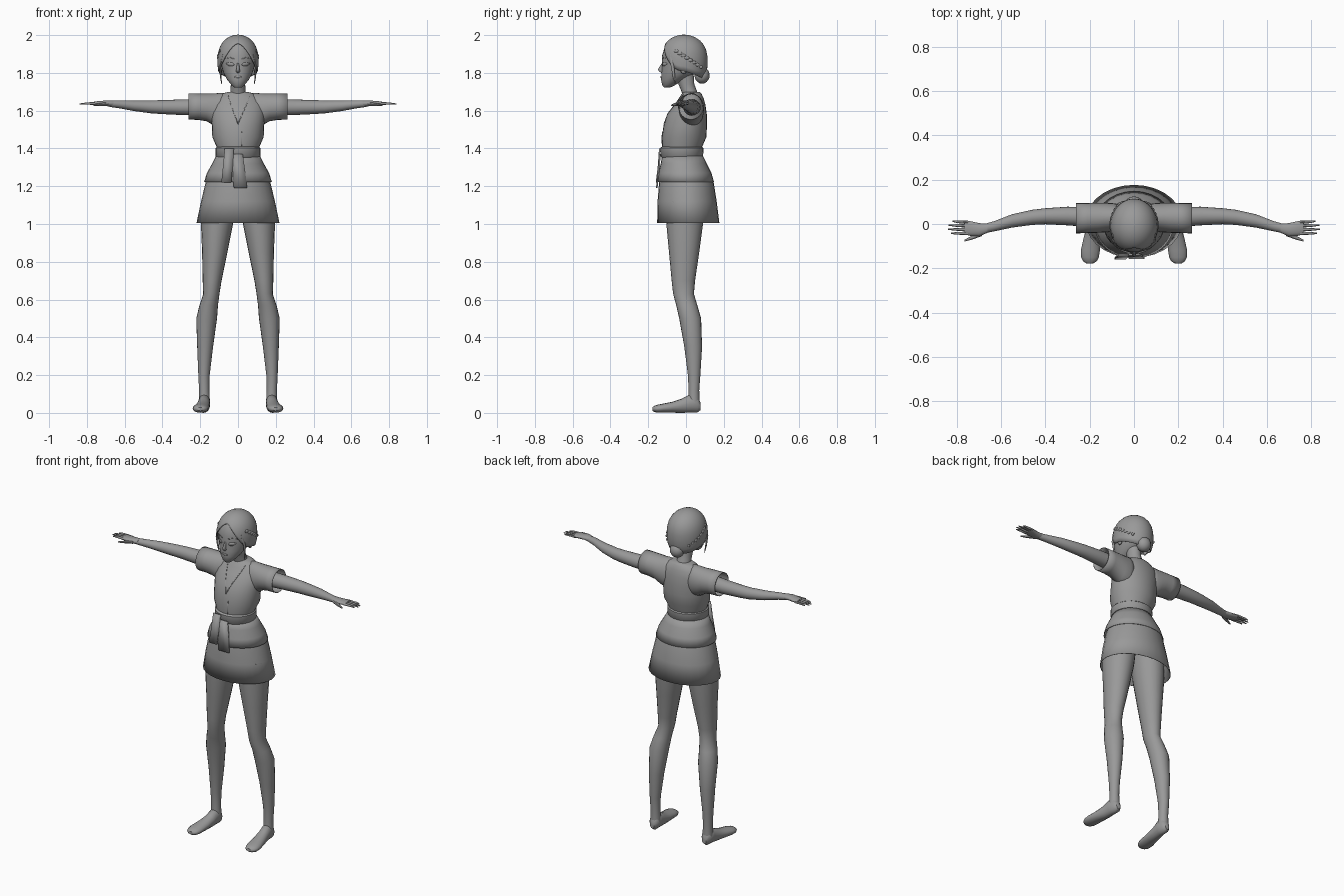
import bpy, bmesh, math
from mathutils import Vector

grey = bpy.data.materials.new("plain grey")
grey.diffuse_color = (0.32, 0.32, 0.32, 1)


def finish(name, bm, thick=0):
    bmesh.ops.recalc_face_normals(bm, faces=bm.faces)
    me = bpy.data.meshes.new(name)
    bm.to_mesh(me)
    bm.free()
    me.materials.append(grey)
    ob = bpy.data.objects.new(name, me)
    bpy.context.collection.objects.link(ob)
    if thick:
        mod = ob.modifiers.new("thickness", 'SOLIDIFY')
        mod.thickness = thick
        mod.offset = 0
    return ob


def grid(name, rows, closed, caps=False, thick=0):
    """Skin a list of equally long point rows."""
    bm = bmesh.new()
    vs = [[bm.verts.new(p) for p in r] for r in rows]
    n = len(vs[0])
    for a, b in zip(vs, vs[1:]):
        for i in range(n if closed else n - 1):
            j = (i + 1) % n
            bm.faces.new((a[i], a[j], b[j], b[i]))
    if caps:
        bm.faces.new(vs[0])
        bm.faces.new(vs[-1])
    return finish(name, bm, thick)


def loft(name, axis, rings, n=20, caps=True, thick=0, s=1):
    """Ellipse rings (position, centre 1, centre 2, radius 1, radius 2) along an axis."""
    rows = []
    for p, c1, c2, r1, r2 in rings:
        row = []
        for i in range(n):
            t = 2 * math.pi * i / n
            u, v = c1 + r1 * math.cos(t), c2 + r2 * math.sin(t)
            x, y, z = {'x': (p, u, v), 'y': (u, p, v), 'z': (u, v, p)}[axis]
            row.append((x * s, y, z))
        rows.append(row)
    return grid(name, rows, True, caps, thick)


def front_y(rings, x, z):
    """Front surface of a vertical loft."""
    for a, b in zip(rings, rings[1:]):
        if a[0] <= z <= b[0]:
            k = (z - a[0]) / (b[0] - a[0])
            _, _, cy, rx, ry = [p + (q - p) * k for p, q in zip(a, b)]
            return cy - ry * math.sqrt(max(0, 1 - (x / rx) ** 2))
    return rings[-1][2]


def strip(name, rings, pts, off=0.003, s=1):
    """Thin band laid on a loft, points are (x, z, half height)."""
    rows = [[(s * x, front_y(rings, x, z + d) - off, z + d) for d in (-h, 0, h)]
            for x, z, h in pts]
    return grid(name, rows, False, thick=0.002)


def ball(name, c, r):
    bm = bmesh.new()
    bmesh.ops.create_uvsphere(bm, u_segments=14, v_segments=10, radius=1)
    for v in bm.verts:
        v.co = Vector([c[i] + v.co[i] * r[i] for i in range(3)])
    return finish(name, bm)


# jacket body, belt, flared jacket hem and skirt
torso = [(1.36, 0, -.02, .108, .10), (1.41, 0, -.02, .114, .106), (1.46, 0, -.01, .136, .118),
         (1.52, 0, -.004, .138, .115), (1.58, 0, .005, .143, .105), (1.63, 0, .02, .14, .083),
         (1.665, 0, .028, .12, .066), (1.69, 0, .03, .085, .052), (1.70, 0, .03, .05, .042)]
loft("jacket_body", 'z', torso, 28)
loft("belt", 'z', [(1.35, 0, -.022, .11, .105), (1.358, 0, -.022, .118, .113),
                   (1.402, 0, -.022, .119, .114), (1.41, 0, -.022, .11, .105)], 28)
loft("jacket_hem", 'z', [(1.222, 0, -.003, .178, .15), (1.27, 0, -.006, .163, .139),
                         (1.32, 0, -.012, .135, .12), (1.37, 0, -.02, .11, .104)],
     28, False, 0.003)
loft("skirt", 'z', [(1.006, 0, .012, .218, .163), (1.12, 0, .006, .194, .155),
                    (1.22, 0, .002, .170, .143), (1.30, 0, -.008, .138, .12)],
     28, False, 0.003)

# crossed lapels and front seam
strip("lapel_right", torso, [(-.052, 1.68, .004), (-.04, 1.64, .004), (-.022, 1.59, .004),
                             (0, 1.53, .004)], .002)
strip("lapel_left", torso, [(.062, 1.68, .004), (.048, 1.64, .004), (.026, 1.59, .004),
                            (0, 1.53, .004)], .002)
grid("front_seam", [[(x, front_y(torso, x, z) - .002, z) for x in (.018, .021)]
                    for z in (1.49, 1.46, 1.41)], False, thick=.002)

# hanging belt ends and knot
for name, rows in (("belt_end_right", [(-.070, -.022, -.139, 1.40), (-.080, -.028, -.146, 1.30),
                                       (-.088, -.036, -.156, 1.22)]),
                   ("belt_end_left", [(-.035, .025, -.138, 1.37), (-.028, .038, -.144, 1.28),
                                      (-.022, .048, -.155, 1.19)])):
    grid(name, [[(a, y, z), (b, y, z)] for a, b, y, z in rows], False, thick=.008)

# neck and head
loft("neck", 'z', [(1.66, 0, .03, .05, .045), (1.70, 0, .018, .04, .041),
                   (1.74, 0, .002, .038, .042), (1.80, 0, -.01, .042, .05)])
head = [(1.722, 0, -.1, .018, .015), (1.735, 0, -.092, .034, .034), (1.765, 0, -.07, .058, .062),
        (1.80, 0, -.04, .077, .09), (1.845, 0, -.025, .09, .102), (1.89, 0, -.02, .094, .107),
        (1.94, 0, -.012, .083, .1), (1.97, 0, -.01, .06, .075)]
loft("head", 'z', head, 28)
loft("nose", 'z', [(1.855, 0, -.121, .005, .005), (1.818, 0, -.134, .009, .016),
                   (1.808, 0, -.130, .011, .013), (1.80, 0, -.126, .007, .006)], 10)
strip("lips", head, [(-.02, 1.778, .001), (-.007, 1.779, .005), (.007, 1.779, .005),
                     (.02, 1.778, .001)], .003)
for s, side in ((1, "left"), (-1, "right")):
    strip("eye_" + side, head, [(.02, 1.843, .001), (.03, 1.845, .009), (.046, 1.846, .010),
                                (.062, 1.849, .002)], .002, s)
    strip("brow_" + side, head, [(.018, 1.874, .002), (.042, 1.881, .002), (.068, 1.876, .001)],
          .002, s)
    ball("ear_" + side, (s * .092, -.012, 1.825), (.01, .02, .03))

# hair cap with a hairline rising to the centre parting
HC, HR = (0, -.01, 1.86), (.106, .122, .14)


def hair_radius(z):
    return math.sqrt(max(0, 1 - abs((z - HC[2]) / HR[2]) ** 2.5))


cols, levels = 40, 10
rows = []
for j in range(levels + 1):
    row = []
    for i in range(cols):
        t = 2 * math.pi * i / cols
        f = math.cos(t)
        low = 1.81 + (.145 * f ** 2.6 if f > 0 else .04 * f)
        end = math.acos((low - HC[2]) / HR[2])
        z = HC[2] + HR[2] * math.cos(end * max(j, .05) / levels)
        r = hair_radius(z)
        row.append((HR[0] * r * math.sin(t), HC[1] - HR[1] * r * f, z))
    rows.append(row)
cap = grid("hair_cap", rows, True, thick=.005)
bm = bmesh.new()
bm.from_mesh(cap.data)
bmesh.ops.holes_fill(bm, edges=[e for e in bm.edges if e.is_boundary and
                                all(v.co.z > 1.99 for v in e.verts)])
bm.to_mesh(cap.data)
bm.free()
ball("hair_bun", (0, .085, 1.787), (.043, .04, .044))

# braids and loose front locks
for s, side in ((1, "left"), (-1, "right")):
    for k in range(8):
        y, z = -.05 + .018 * k, 1.915 - .012 * k
        x = HR[0] * math.sqrt(max(0, hair_radius(z) ** 2 - ((y - HC[1]) / HR[1]) ** 2))
        ball("braid_%s_%d" % (side, k), (s * x, y, z), (.006, .014, .009))
    loft("front_lock_" + side, 'z', [(1.74, .086, -.058, .002, .002), (1.78, .092, -.064, .004, .006),
                                     (1.84, .094, -.072, .005, .009),
                                     (1.90, .080, -.080, .005, .011)], 8, s=s)

# arms, hands and legs
for s, side in ((1, "left"), (-1, "right")):
    loft("sleeve_" + side, 'x', [(.05, .03, 1.605, .055, .088), (.10, .03, 1.603, .063, .089),
                                 (.135, .029, 1.608, .065, .081), (.165, .028, 1.617, .066, .072),
                                 (.21, .027, 1.621, .066, .068), (.262, .026, 1.622, .067, .068)],
         24, False, .003, s)
    loft("arm_" + side, 'x', [(.18, .03, 1.618, .045, .045), (.30, .036, 1.618, .042, .041),
                              (.40, .035, 1.619, .036, .037), (.46, .030, 1.62, .034, .034),
                              (.55, .014, 1.626, .030, .028), (.63, -.010, 1.634, .023, .021),
                              (.68, -.022, 1.637, .021, .017)], s=s)
    loft("palm_" + side, 'x', [(.66, -.019, 1.637, .020, .018), (.70, -.026, 1.639, .030, .015),
                               (.74, -.020, 1.639, .033, .012), (.765, -.017, 1.638, .030, .009)],
         14, s=s)
    loft("thumb_" + side, 'x', [(.685, -.040, 1.636, .014, .011), (.73, -.061, 1.632, .009, .008),
                                (.765, -.075, 1.628, .004, .004)], 8, s=s)
    for k, tip in enumerate((.825, .84, .838, .82)):
        y = -.042 + .0165 * k
        loft("finger_%s_%d" % (side, k), 'x', [(.75, y, 1.638, .008, .008),
                                               (.80, y + .001 * k, 1.638, .006, .006),
                                               (tip, y + .002 * k, 1.635, .003, .003)], 8, s=s)
    loft("leg_" + side, 'z', [(.05, .178, .042, .03, .03), (.12, .179, .042, .027, .028),
                              (.20, .18, .043, .030, .033), (.35, .174, .038, .042, .047),
                              (.50, .166, .022, .055, .058), (.57, .155, .004, .049, .056),
                              (.63, .141, -.013, .043, .055), (.70, .137, -.014, .050, .062),
                              (.85, .123, -.010, .067, .08), (1.0, .111, -.007, .085, .097),
                              (1.12, .102, -.005, .09, .102)], s=s)
    loft("foot_" + side, 'y', [(.077, .178, .035, .014, .02), (.06, .178, .045, .029, .043),
                               (.02, .179, .05, .032, .048), (-.02, .183, .038, .034, .038),
                               (-.07, .19, .03, .039, .029), (-.12, .197, .025, .043, .024),
                               (-.15, .199, .022, .040, .021), (-.168, .199, .021, .031, .016),
                               (-.178, .199, .02, .016, .009)], 16, s=s)

# smooth shading with crisp edges
for ob in bpy.data.objects:
    ob.select_set(True)
    bpy.context.view_layer.objects.active = ob
bpy.ops.object.shade_smooth_by_angle(angle=math.radians(45))
